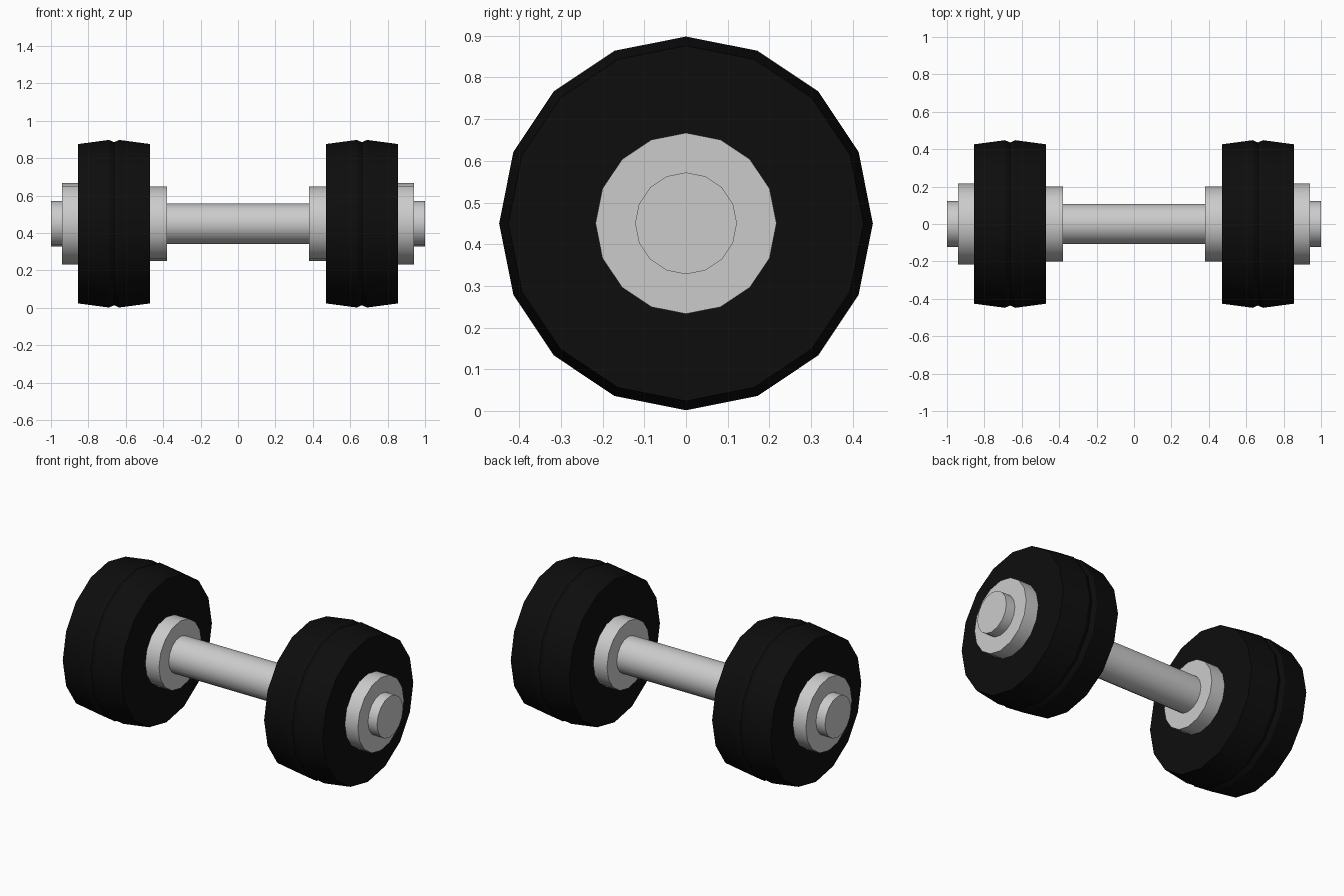
import bpy, bmesh, math

if "Cube" in bpy.data.objects:
    bpy.data.objects.remove(bpy.data.objects["Cube"])

CZ = 0.45      # axis height
SIDES = 16


def lathe(name, profile, mat=None):
    """Revolve (x, radius) points about the dumbbell's long axis and cap the ends."""
    bm = bmesh.new()
    rings = []
    for x, r in profile:
        ring = []
        for i in range(SIDES):
            a = 2 * math.pi * i / SIDES
            ring.append(bm.verts.new((x, r * math.sin(a), CZ + r * math.cos(a))))
        rings.append(ring)
    for a, b in zip(rings, rings[1:]):
        for i in range(SIDES):
            j = (i + 1) % SIDES
            bm.faces.new((a[i], a[j], b[j], b[i]))
    bm.faces.new(rings[0])
    bm.faces.new(rings[-1])
    bmesh.ops.recalc_face_normals(bm, faces=bm.faces)
    me = bpy.data.meshes.new(name)
    bm.to_mesh(me)
    bm.free()
    ob = bpy.data.objects.new(name, me)
    bpy.context.collection.objects.link(ob)
    if mat:
        me.materials.append(mat)
    bpy.ops.object.select_all(action='DESELECT')
    ob.select_set(True)
    bpy.context.view_layer.objects.active = ob
    bpy.ops.object.shade_smooth_by_angle(angle=math.radians(30))
    return ob


rubber = bpy.data.materials.new("black_rubber")
rubber.diffuse_color = (0.004, 0.004, 0.004, 1)
rubber.use_nodes = True
rubber.node_tree.nodes["Principled BSDF"].inputs["Base Color"].default_value = rubber.diffuse_color

# handle bar between the inner collars
lathe("handle", [(-0.38, 0.108), (0.38, 0.108)])

for side, s in (("left", -1), ("right", 1)):
    def part(name, pts, mat=None):
        lathe(f"{side}_{name}", [(s * x, r) for x, r in pts], mat)

    # inner collar, pair of tapered plates with a seam, outer collar, end knob
    part("inner_collar", [(0.38, 0.20), (0.47, 0.20)])
    part("weight_plates", [(0.47, 0.426), (0.635, 0.448), (0.662, 0.436),
                           (0.69, 0.448), (0.855, 0.426)], rubber)
    part("outer_collar", [(0.855, 0.217), (0.94, 0.217)])
    part("end_knob", [(0.94, 0.122), (1.0, 0.122)])
